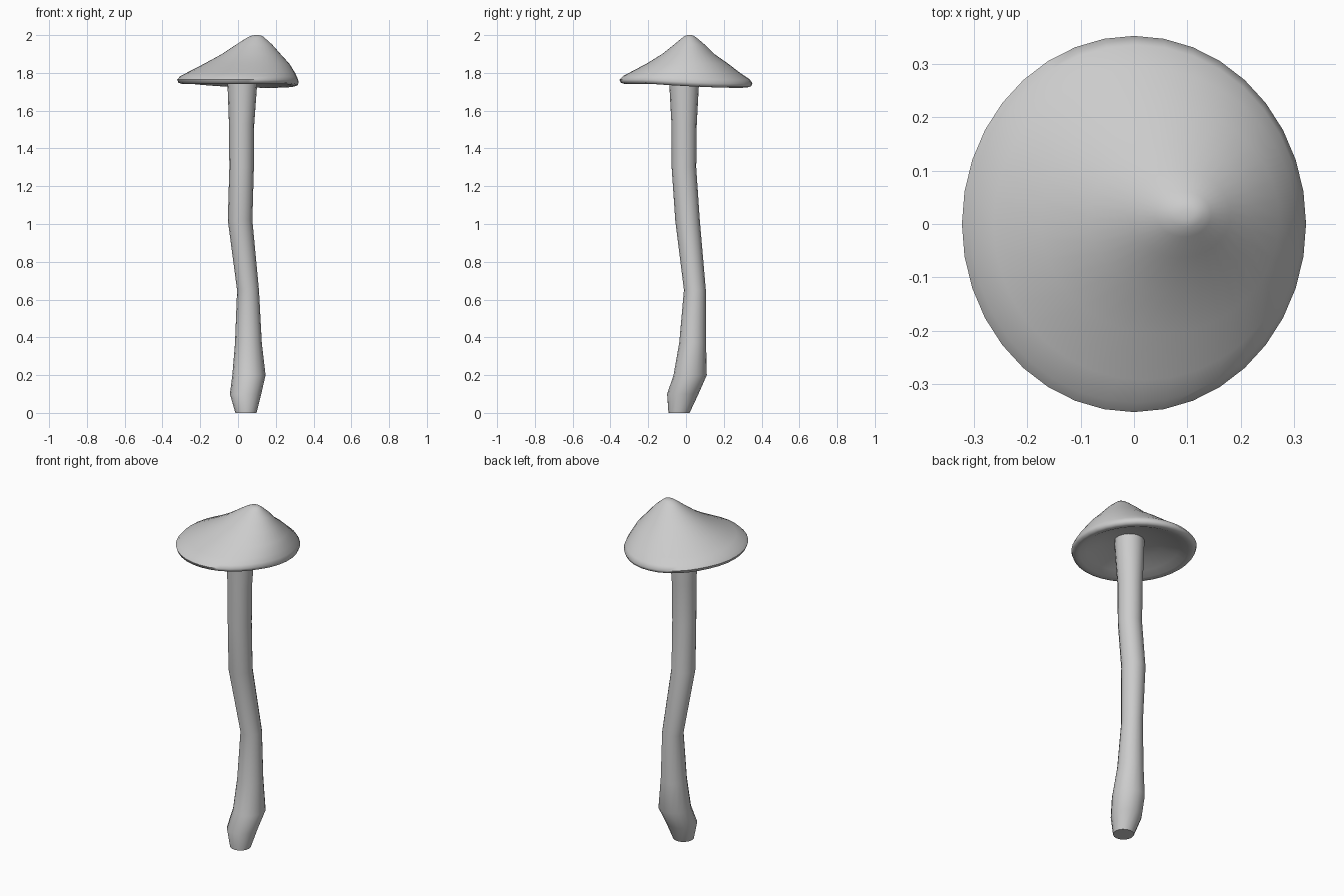
import bpy, bmesh
from math import sin, cos, pi, radians

if "Cube" in bpy.data.objects:
    bpy.data.objects.remove(bpy.data.objects["Cube"])


def loft(name, rings, sides, warp=lambda x, y, z: z):
    """Skin a stack of elliptical rings (cx, cy, z, rx, ry) and close both ends."""
    bm = bmesh.new()
    loops = []
    for cx, cy, z, rx, ry in rings:
        loop = []
        for i in range(sides):
            a = 2 * pi * i / sides
            x, y = cx + rx * cos(a), cy + ry * sin(a)
            loop.append(bm.verts.new((x, y, warp(x, y, z))))
        loops.append(loop)
    for lo, hi in zip(loops, loops[1:]):
        for i in range(sides):
            j = (i + 1) % sides
            bm.faces.new((lo[i], lo[j], hi[j], hi[i]))
    bm.faces.new(loops[0][::-1])
    bm.faces.new(loops[-1])
    bmesh.ops.recalc_face_normals(bm, faces=bm.faces[:])
    mesh = bpy.data.meshes.new(name)
    bm.to_mesh(mesh)
    bm.free()
    obj = bpy.data.objects.new(name, mesh)
    bpy.context.collection.objects.link(obj)
    bpy.ops.object.select_all(action='DESELECT')
    obj.select_set(True)
    bpy.context.view_layer.objects.active = obj
    bpy.ops.object.shade_smooth_by_angle(angle=radians(60))
    return obj


# Crooked stem with a swollen foot: x, y, z, radius
stem = [(.042, -.037, 0, .056), (.04, -.017, .1, .083), (.058, .022, .2, .088),
        (.055, .035, .37, .071), (.053, .047, .65, .058), (.011, .008, 1.02, .065),
        (.019, -.011, 1.3, .065), (.019, -.01, 1.53, .067), (.023, -.01, 1.75, .079),
        (.024, -.01, 1.83, .08)]
loft("stem", [(x, y, z, r, r) for x, y, z, r in stem], 16)


# Cap: hollow underside, blunt rim drooping at back right, off-centre peak
def droop(x, y, z):
    fade = max(0, min(1, (1.86 - z) / .1))
    return z - .022 * fade * max(0, min(1, (.6 * x + .8 * y) / .33))


cap = [(.024, -.01, 1.808, .05, .05), (.022, -.01, 1.804, .09, .09),
       (.015, 0, 1.79, .165, .175), (.005, 0, 1.762, .24, .26),
       (0, 0, 1.745, .28, .305), (0, 0, 1.742, .298, .328),
       (0, 0, 1.748, .316, .346), (0, 0, 1.764, .322, .352),
       (.004, 0, 1.782, .311, .335), (.02, 0, 1.805, .283, .292),
       (.048, .008, 1.85, .224, .215), (.07, .012, 1.90, .155, .138),
       (.086, .018, 1.95, .095, .081), (.093, .018, 1.983, .051, .042),
       (.098, .018, 1.996, .03, .024), (.1, .018, 2.0, .012, .01)]
loft("cap", cap, 36, droop)
